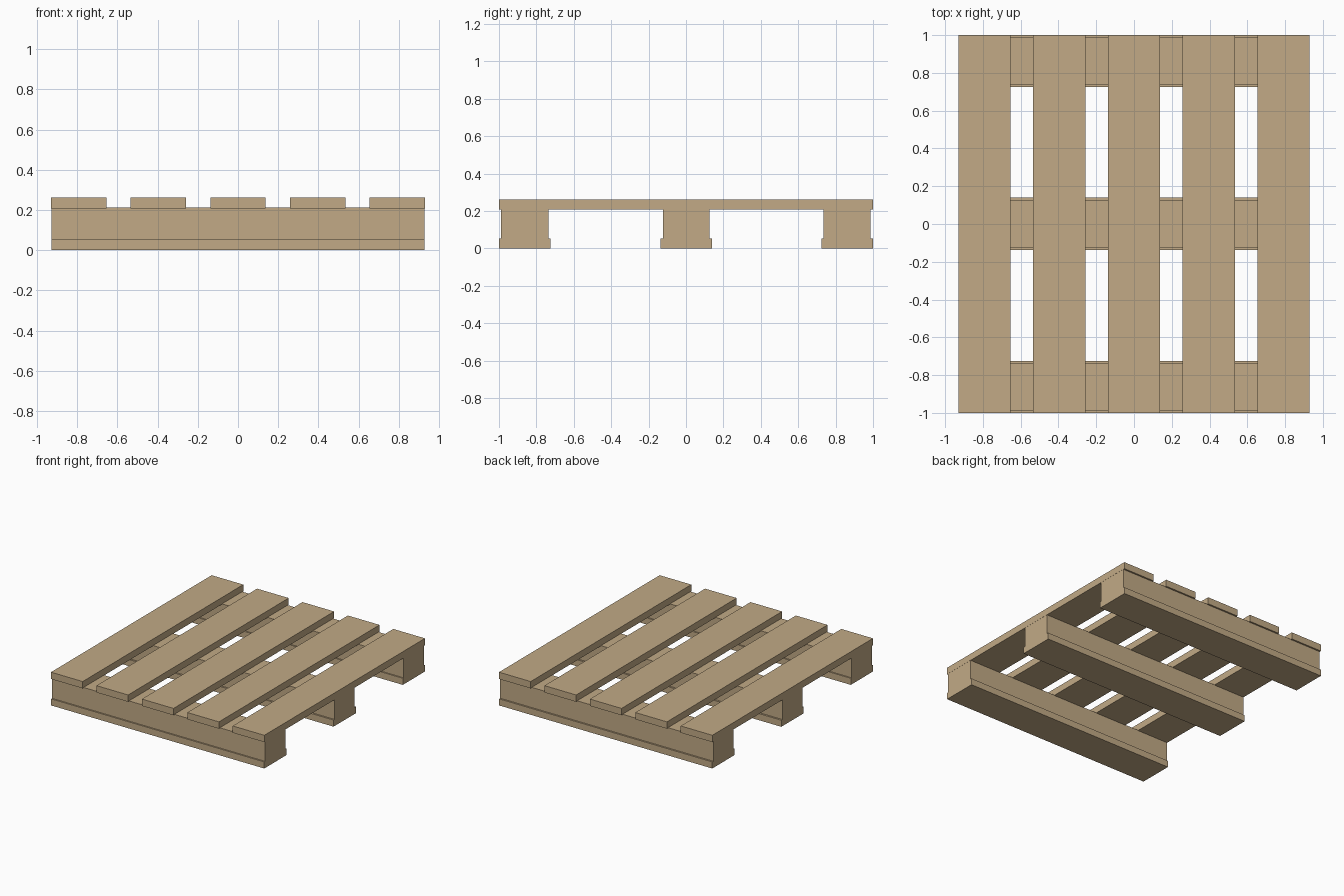
import bpy

if "Cube" in bpy.data.objects:
    bpy.data.objects.remove(bpy.data.objects["Cube"])

wood = bpy.data.materials.new("tan wood")
wood.diffuse_color = (0.539, 0.402, 0.238, 1)
wood.use_nodes = True
wood.node_tree.nodes["Principled BSDF"].inputs["Base Color"].default_value = wood.diffuse_color


def box(name, x, y, z):
    """Axis-aligned box from (min, max) ranges."""
    bpy.ops.mesh.primitive_cube_add(
        size=1, location=[(r[0] + r[1]) / 2 for r in (x, y, z)])
    ob = bpy.context.object
    ob.name = name
    ob.scale = [r[1] - r[0] for r in (x, y, z)]
    bpy.ops.object.transform_apply(location=False, rotation=False, scale=True)
    ob.data.materials.append(wood)
    return ob


HALF_X = 0.929
PITCH, BOARD_W = 0.396, 0.276

# five deck boards running front to back
for i in range(5):
    cx = (i - 2) * PITCH
    box(f"deck_board_{i + 1}", (cx - BOARD_W / 2, cx + BOARD_W / 2),
        (-1, 1), (0.208, 0.262))

# three stringers, each standing on a slightly wider bottom board
for name, beam, foot in (
        ("front", (-0.989, -0.735), (-1.0, -0.725)),
        ("middle", (-0.124, 0.126), (-0.137, 0.140)),
        ("back", (0.735, 0.987), (0.725, 1.0))):
    box(f"{name}_stringer", (-HALF_X, HALF_X), beam, (0.05, 0.211))
    box(f"{name}_bottom_board", (-HALF_X, HALF_X), foot, (0, 0.052))
